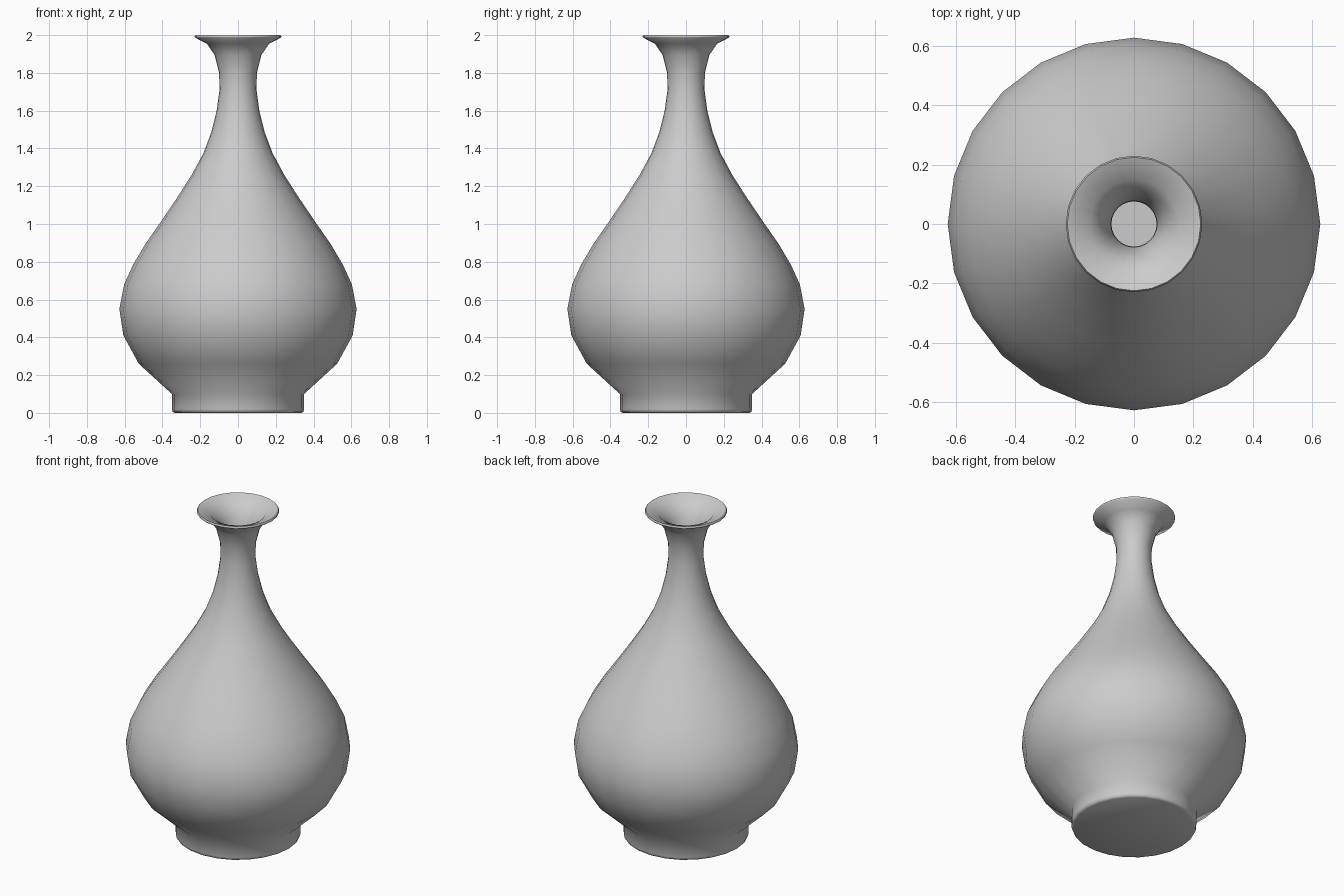
import bpy, math
from mathutils import Vector

cube = bpy.data.objects.get("Cube")
if cube:
    bpy.data.objects.remove(cube)

SIDES = 24
WALL = 0.022

# Glaze
glaze = bpy.data.materials.new("grey_glaze")
glaze.use_nodes = True
colour = (0.6, 0.6, 0.6, 1)
glaze.diffuse_color = colour
glaze.node_tree.nodes["Principled BSDF"].inputs["Base Color"].default_value = colour

# Outer wall (radius, height): foot, belly, shoulder, neck, flared lip
outer = [Vector(p) for p in (
    (0.335, 0), (0.346, 0.006), (0.35, 0.02), (0.35, 0.1),
    (0.525, 0.26), (0.607, 0.41), (0.628, 0.55), (0.603, 0.68),
    (0.555, 0.785), (0.49, 0.895), (0.41, 1.01), (0.325, 1.135),
    (0.245, 1.26), (0.183, 1.375), (0.14, 1.49), (0.113, 1.6),
    (0.098, 1.71), (0.1, 1.8), (0.124, 1.895), (0.165, 1.955),
    (0.228, 1.987))]


def inward(points, i):
    """Offset a profile point to the hollow side by the wall thickness."""
    along = (points[i + 1] - points[i - 1]).normalized()
    return points[i] + Vector((-along.y, along.x)) * WALL


# Hollow inside, from the lip down to a flat floor
lip = [Vector((0.23, 1.994)), Vector((0.225, 2.0))]
inner = [inward(outer, i) for i in range(len(outer) - 2, 2, -1)]
floor = [Vector((0.32, 0.03))]
profile = outer + lip + inner + floor

# Revolve the profile and close the foot and floor
verts, faces = [], []
for p in profile:
    for s in range(SIDES):
        a = math.tau * s / SIDES
        verts.append((p.x * math.cos(a), p.x * math.sin(a), p.y))
for r in range(len(profile) - 1):
    for s in range(SIDES):
        t = (s + 1) % SIDES
        faces.append((r * SIDES + s, r * SIDES + t,
                      (r + 1) * SIDES + t, (r + 1) * SIDES + s))
last = (len(profile) - 1) * SIDES
faces.append(tuple(reversed(range(SIDES))))
faces.append(tuple(range(last, last + SIDES)))

mesh = bpy.data.meshes.new("vase")
mesh.from_pydata(verts, [], faces)
mesh.materials.append(glaze)
vase = bpy.data.objects.new("vase", mesh)
bpy.context.collection.objects.link(vase)

# Smooth walls
bpy.context.view_layer.objects.active = vase
vase.select_set(True)
bpy.ops.object.shade_smooth_by_angle(angle=math.radians(60))
